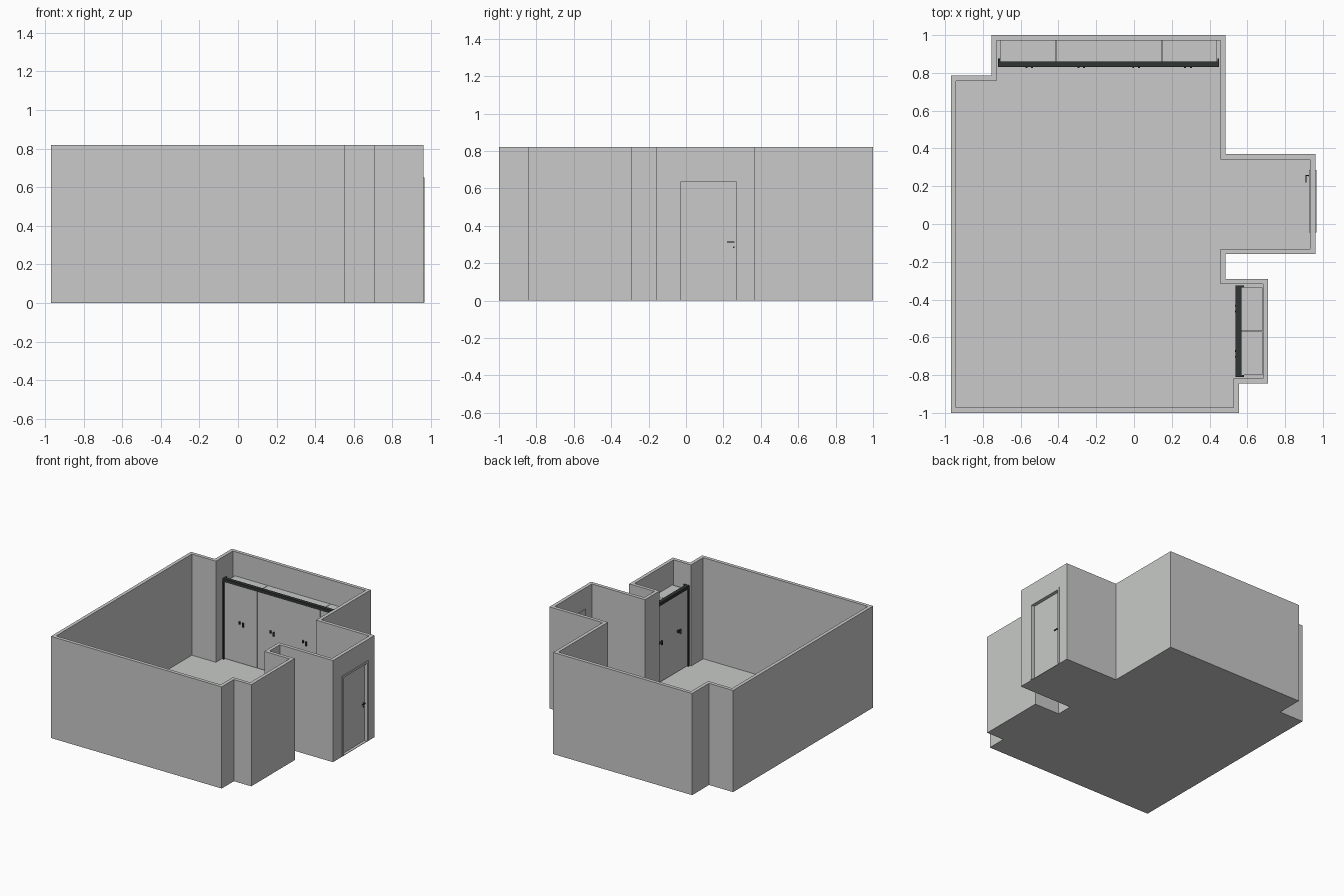
import bpy, bmesh
from math import pi
from mathutils import Matrix, Vector

cube = bpy.data.objects.get("Cube")
if cube:
    bpy.data.objects.remove(cube, do_unlink=True)


def material(name, colour):
    m = bpy.data.materials.new(name)
    m.use_nodes = True
    m.diffuse_color = (*colour, 1)
    m.node_tree.nodes["Principled BSDF"].inputs["Base Color"].default_value = (*colour, 1)
    return m


PLASTER = material("light grey", (0.58, 0.59, 0.58))
CHARCOAL = material("charcoal", (0.03, 0.035, 0.034))


def finish(name, bm, mat, place=None):
    bmesh.ops.recalc_face_normals(bm, faces=bm.faces)
    mesh = bpy.data.meshes.new(name)
    if place:
        bm.transform(place)
    bm.to_mesh(mesh)
    bm.free()
    mesh.materials.append(mat)
    ob = bpy.data.objects.new(name, mesh)
    bpy.context.collection.objects.link(ob)
    return ob


def box(name, xs, ys, zs, mat, place=None):
    bm = bmesh.new()
    lo, hi = Vector((xs[0], ys[0], zs[0])), Vector((xs[1], ys[1], zs[1]))
    size = Matrix.Diagonal((*(hi - lo), 1))
    bmesh.ops.create_cube(bm, size=1, matrix=Matrix.Translation((lo + hi) / 2) @ size)
    return finish(name, bm, mat, place)


# Room plan, counter-clockwise
PLAN = [(-0.97, -1), (0.555, -1), (0.555, -0.845), (0.71, -0.845), (0.71, -0.29),
        (0.485, -0.29), (0.485, -0.16), (0.96, -0.16), (0.96, 0.37), (0.485, 0.37),
        (0.485, 1), (-0.755, 1), (-0.755, 0.785), (-0.97, 0.785)]
HEIGHT, WALL = 0.82, 0.028
outer = [Vector(p) for p in PLAN]
inner = []
for i, p in enumerate(outer):
    a = (p - outer[i - 1]).normalized()
    b = (outer[(i + 1) % len(outer)] - p).normalized()
    inner.append(p + WALL * Vector((-a.y - b.y, a.x + b.x)))

# Walls: a ring of quads swept up to full height
bm = bmesh.new()
rings = [[bm.verts.new((*p, z)) for p in loop]
         for loop, z in ((outer, 0), (outer, HEIGHT), (inner, HEIGHT), (inner, 0))]
for r in range(4):
    lower, upper = rings[r], rings[(r + 1) % 4]
    for i in range(len(PLAN)):
        j = (i + 1) % len(PLAN)
        bm.faces.new((lower[i], lower[j], upper[j], upper[i]))
walls = finish("walls", bm, PLASTER)

# Doorway opening
D0, D1, DTOP = -0.03, 0.27, 0.635
cutter = box("doorway_cutter", (0.9, 1), (D0, D1), (-0.1, DTOP), PLASTER)
cutter.hide_render = True
cut = walls.modifiers.new("doorway", "BOOLEAN")
cut.operation, cut.solver, cut.object = "DIFFERENCE", "EXACT", cutter
bpy.context.view_layer.objects.active = walls
bpy.ops.object.modifier_apply(modifier=cut.name)
bpy.data.objects.remove(cutter, do_unlink=True)

# Floor slab
bm = bmesh.new()
face = bm.faces.new([bm.verts.new((*p, 0)) for p in outer])
slab = bmesh.ops.extrude_face_region(bm, geom=[face])
bmesh.ops.translate(bm, vec=(0, 0, 0.004),
                    verts=[v for v in slab["geom"] if isinstance(v, bmesh.types.BMVert)])
finish("floor", bm, PLASTER)

# Entry door with casing on both wall faces
box("entry_door", (0.928, 0.938), (D0, D1), (0.004, DTOP), PLASTER)
for side, xs in (("outer", (0.96, 0.966)), ("inner", (0.926, 0.932))):
    trim = 0.016
    box(side + "_casing_front", xs, (D0 - trim, D0), (0.004, DTOP + trim), PLASTER)
    box(side + "_casing_back", xs, (D1, D1 + trim), (0.004, DTOP + trim), PLASTER)
    box(side + "_casing_top", xs, (D0, D1), (DTOP, DTOP + trim), PLASTER)
for side, x, s in (("outer", 0.938, 1), ("inner", 0.928, -1)):
    tip = x + s * 0.02
    box(side + "_lever", sorted((tip, tip - s * 0.006)), (0.22, 0.26), (0.31, 0.317), CHARCOAL)
    box(side + "_lever_stem", sorted((x, tip)), (0.253, 0.26), (0.31, 0.317), CHARCOAL)
    box(side + "_keyhole", sorted((x, x + s * 0.004)), (0.252, 0.258), (0.28, 0.29), CHARCOAL)


# Fitted wardrobe: front towards local -y, centred on local x = 0
def wardrobe(name, width, depth, seams, pulls, place):
    h = width / 2
    box(name + "_top_track", (-h, h), (0, 0.03), (0.63, 0.655), CHARCOAL, place)
    for side, s in (("left", 1), ("right", -1)):
        box(f"{name}_{side}_post", sorted((s * h, s * (h - 0.01))), (0, 0.045),
            (0.004, 0.655), CHARCOAL, place)
    edges = [-h + 0.01, *seams, h - 0.01]
    gap = 0.0015
    for i, (a, b) in enumerate(zip(edges, edges[1:]), 1):
        box(f"{name}_door_{i}", (a + gap, b - gap), (0.008, 0.022), (0.01, 0.63), PLASTER, place)
        box(f"{name}_cabinet_{i}", (a + gap, b - gap), (0.03, depth), (0.004, 0.625), PLASTER, place)
    for i, x in enumerate(pulls, 1):
        for part, dx, z in (("pull", 0.015, 0.325), ("lock", -0.015, 0.335)):
            t = 0.017 if part == "pull" else 0.01
            box(f"{name}_{part}_{i}", (x + dx - 0.005, x + dx + 0.005), (-0.004, 0.008),
                (z - t, z + t), CHARCOAL, place)


wardrobe("back_wardrobe", 1.17, 0.142, (-0.28, 0.28), (-0.42, -0.145, 0.145, 0.42),
         Matrix.Translation((-0.134, 0.83, 0)))
wardrobe("alcove_wardrobe", 0.484, 0.143, (0,), (-0.12, 0.12),
         Matrix.Translation((0.538, -0.568, 0)) @ Matrix.Rotation(-pi / 2, 4, "Z"))
